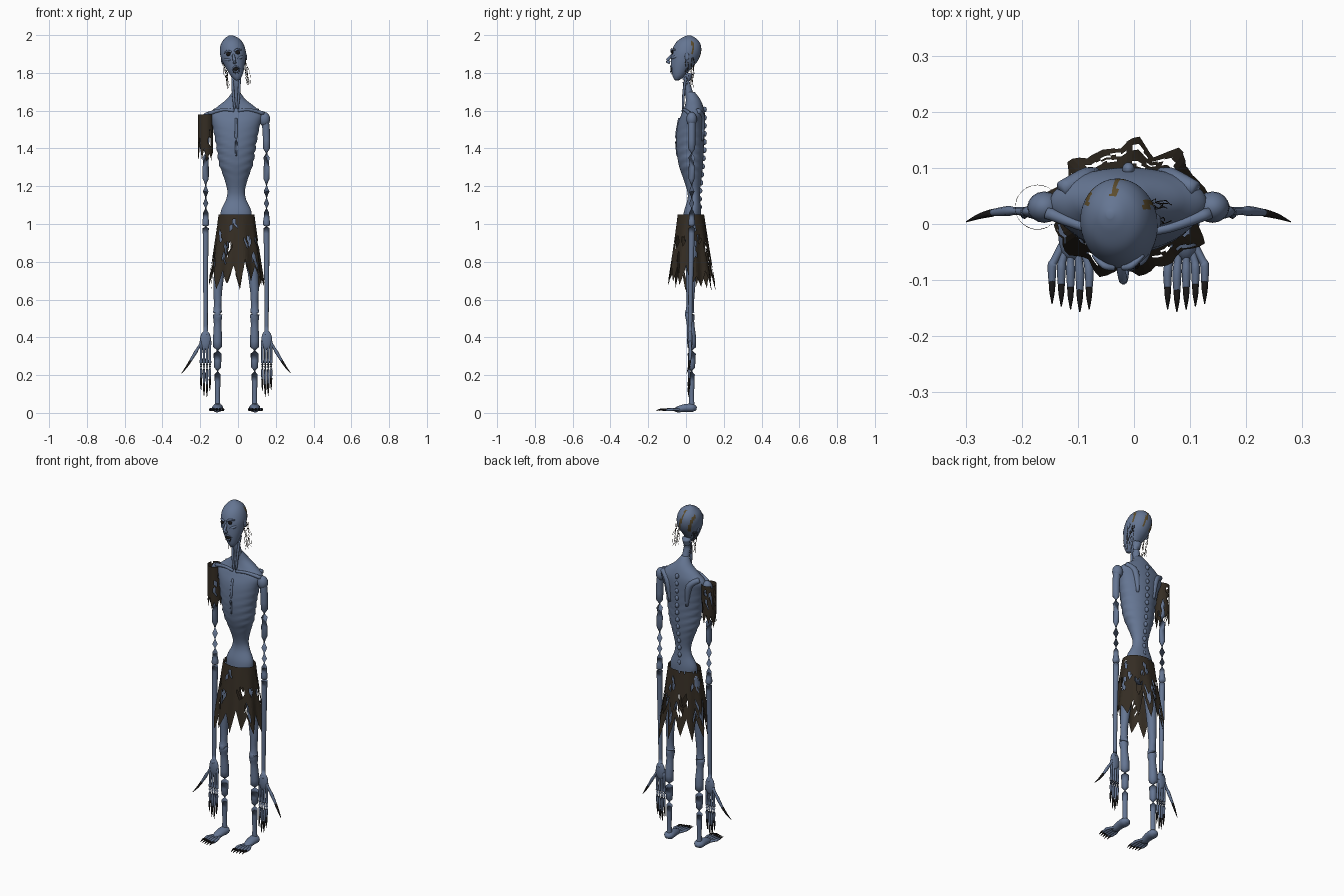
import bpy, bmesh, math, random
from mathutils import Vector, Matrix

rng = random.Random(7)
if "Cube" in bpy.data.objects:
    bpy.data.objects.remove(bpy.data.objects["Cube"], do_unlink=True)


def material(name, rgb):
    m = bpy.data.materials.new(name)
    m.use_nodes = True
    m.diffuse_color = (*rgb, 1)
    m.node_tree.nodes["Principled BSDF"].inputs["Base Color"].default_value = (*rgb, 1)
    return m


SKIN = material("blue grey skin", (.13, .18, .29))
CLOTH = material("dark brown cloth", (.035, .026, .017))
HAIR = material("dull gold hair", (.11, .075, .027))
BLACK = material("black", (.01, .009, .009))
MID = -.01     # centre line of the body
SIDES = (("left", 1), ("right", -1))


def finish(name, bm, mat, matrix=None, smooth=True):
    bmesh.ops.recalc_face_normals(bm, faces=bm.faces)
    mesh = bpy.data.meshes.new(name)
    bm.to_mesh(mesh)
    bm.free()
    mesh.materials.append(mat)
    for p in mesh.polygons:
        p.use_smooth = smooth
    obj = bpy.data.objects.new(name, mesh)
    bpy.context.collection.objects.link(obj)
    if matrix:
        obj.matrix_world = matrix
    return obj


def spline(rows, steps):
    """Smooth curve through rows of numbers."""
    rows = [Vector(r) for r in rows]
    out = []
    for i in range(len(rows) - 1):
        a, b, c, d = (rows[min(max(i + k, 0), len(rows) - 1)] for k in (-1, 0, 1, 2))
        for s in range(steps):
            t = s / steps
            out.append(b + (c - a) * (t / 2) + (a * 2 - b * 5 + c * 4 - d) * (t * t / 2)
                       + (b * 3 - a - c * 3 + d) * (t ** 3 / 2))
    return out + [rows[-1]]


def skin_rings(name, rings, mat, matrix=None):
    bm = bmesh.new()
    rings = [[bm.verts.new(p) for p in ring] for ring in rings]
    n = len(rings[0])
    for lo, hi in zip(rings, rings[1:]):
        for j in range(n):
            k = (j + 1) % n
            bm.faces.new((lo[j], lo[k], hi[k], hi[j]))
    bm.faces.new(rings[0])
    bm.faces.new(rings[-1])
    return finish(name, bm, mat, matrix)


def loft(name, rows, mat, x=0, seg=40, steps=7, bump=None, matrix=None):
    """Stack of ellipses; each row is height, half width, front, back."""
    rings = []
    for z, w, f, b in spline(rows, steps):
        ring = []
        for j in range(seg):
            a = math.tau * j / seg
            k = 1 + (bump(a, z) if bump else 0)
            ring.append((x + w * k * math.cos(a), (f + b) / 2 + (b - f) / 2 * k * math.sin(a), z))
        rings.append(ring)
    return skin_rings(name, rings, mat, matrix)


def tube(name, rows, mat, seg=10, steps=4, flat=1, matrix=None):
    """Limb through points; each row is x, y, z, radius."""
    pts = spline(rows, steps)
    rings = []
    for i, p in enumerate(pts):
        d = (pts[min(i + 1, len(pts) - 1)] - pts[max(i - 1, 0)]).to_3d()
        q = d.to_track_quat("Z", "Y")
        rings.append([p.to_3d() + q @ Vector((math.cos(math.tau * j / seg) * p.w * flat,
                                              math.sin(math.tau * j / seg) * p.w, 0))
                      for j in range(seg)])
    return skin_rings(name, rings, mat, matrix)


def ball(name, loc, size, mat, matrix=None):
    bm = bmesh.new()
    bmesh.ops.create_uvsphere(bm, u_segments=16, v_segments=10, radius=1,
                              matrix=Matrix.Translation(loc) @ Matrix.Diagonal((*size, 1)))
    return finish(name, bm, mat, matrix)


def rags(name, centre, top, low, z_top, tips, notches, teeth, cols, rows, holes):
    """Torn open tube of cloth with a jagged hem and holes."""
    marks = [rng.uniform(*(notches if i % 2 else tips)) for i in range(teeth * 2)]
    bm = bmesh.new()
    grid = []
    for r in range(rows + 1):
        ring = []
        for c in range(cols):
            u = c / cols * len(marks)
            i = int(u)
            hem = marks[i] + (marks[(i + 1) % len(marks)] - marks[i]) * (u - i)
            z = z_top + (hem - z_top) * r / rows
            f = (z_top - z) / (z_top - tips[0])
            a = math.tau * c / cols
            fold = 1 + .07 * f * math.sin(a * 9) * (low[0] > top[0])
            ring.append(bm.verts.new((centre[0] + (top[0] + (low[0] - top[0]) * f) * fold * math.cos(a),
                                      centre[1] + (top[1] + (low[1] - top[1]) * f) * fold * math.sin(a), z)))
        grid.append(ring)
    gone = set()
    for _ in range(holes):
        c, r = rng.randrange(cols), rng.randrange(2, rows)
        for k in range(rng.randint(2, 4)):
            gone |= {((c + k // 2) % cols, r + k), ((c + 1 + k // 2) % cols, r + k)}
    for c in range(cols):       # nicks in the top edge
        if rng.random() < .08:
            gone.add((c, 0))
    for r in range(rows):
        for c in range(cols):
            if (c, r) not in gone:
                k = (c + 1) % cols
                bm.faces.new((grid[r][c], grid[r][k], grid[r + 1][k], grid[r + 1][c]))
    bmesh.ops.delete(bm, geom=[v for v in bm.verts if not v.link_faces], context="VERTS")
    return finish(name, bm, CLOTH, smooth=False)


# Torso with rib ridges
def ribs(a, z):
    fade = max(0, 1 - abs(z - 1.37) / .17)
    return .035 * fade * math.sin((z - .04 * abs(math.cos(a))) * 140) * (.3 + abs(math.cos(a)))


loft("torso", [(.93, .04, .0, .05), (.98, .07, -.015, .075), (1.06, .082, -.012, .08), (1.13, .053, .008, .074),
               (1.18, .047, .005, .074), (1.25, .066, -.018, .083), (1.32, .09, -.04, .09),
               (1.42, .106, -.052, .095), (1.52, .125, -.045, .1), (1.58, .14, -.025, .1),
               (1.62, .1, -.008, .092), (1.66, .05, .0, .075), (1.7, .02, .0, .045)], SKIN, MID, bump=ribs)
for i in range(13):
    z = 1.09 + i * .043
    y = .072 + .026 * min(1, max(0, (z - 1.15) / .25))
    ball(f"vertebra_{i + 1}", (MID, y, z), (.011, .012, .015), SKIN)
tube("breastbone", [(MID, -.036, 1.56, .006), (MID, -.05, 1.46, .008), (MID, -.047, 1.36, .004)], SKIN)

# Neck and tendons
tube("neck", [(-.012, .012, 1.8, .025), (-.011, .002, 1.75, .021), (MID, .014, 1.7, .021),
              (MID, .03, 1.64, .028)], SKIN, seg=16)
for side, s in SIDES:
    tube(f"{side}_neck_tendon", [(MID + s * .02, 0, 1.78, .006), (MID + s * .016, -.012, 1.7, .007),
                                 (MID + s * .008, -.016, 1.61, .006)], SKIN)
    tube(f"{side}_collarbone", [(MID + s * .01, -.016, 1.6, .008), (MID + s * .07, -.008, 1.605, .008),
                                (MID + s * .145, .02, 1.585, .011)], SKIN)
    tube(f"{side}_shoulder_blade", [(MID + s * .12, .062, 1.6, .014), (MID + s * .07, .082, 1.56, .02),
                                    (MID + s * .055, .085, 1.44, .008)], SKIN)

# Head, tilted to one side
TILT = Matrix.Translation((-.022, 0, 1.88)) @ Matrix.Rotation(math.radians(-10), 4, "Y")
head = loft("head", [(-.12, .011, -.06, -.035), (-.1, .028, -.07, -.01), (-.06, .046, -.078, .025),
                     (-.02, .06, -.08, .06), (.02, .068, -.078, .078), (.06, .064, -.066, .08),
                     (.09, .05, -.045, .067), (.111, .026, -.013, .043), (.12, .006, .01, .022)],
            SKIN, matrix=TILT, seg=48)
head.data.materials.append(HAIR)
for p in head.data.polygons:    # remaining hair streaks on the scalp
    c = p.center
    if c.y > .03 and -.01 < c.z < .105 and math.sin(c.x * 120 + c.z * 12) > .8:
        p.material_index = 1
tube("nose", [(0, -.07, .02, .006), (0, -.088, 0, .008), (0, -.1, -.018, .008), (0, -.085, -.026, .009)],
     SKIN, matrix=TILT)
ball("mouth", (0, -.074, -.061), (.017, .008, .011), BLACK, TILT)
for name, z in (("upper_lip", -.046), ("lower_lip", -.075)):
    tube(name, [(-.02, -.07, -.06, .003), (0, -.08, z, .005), (.02, -.07, -.06, .003)], SKIN, matrix=TILT)
for i in range(5):
    tube(f"mouth_tear_{i + 1}", [(-.014 + i * .007, -.077, -.066, .003),
                                 (-.016 + i * .008, -.078, -.08 - i % 2 * .008, .0008)], BLACK, 6, 1, matrix=TILT)
for side, s in SIDES:
    ball(f"{side}_eye", (s * .024, -.072, .024), (.014, .006, .01), BLACK, TILT)
    tube(f"{side}_brow", [(s * .008, -.078, .032, .005), (s * .025, -.074, .041, .006),
                          (s * .045, -.055, .034, .004)], SKIN, matrix=TILT)
    tube(f"{side}_cheekbone", [(s * .018, -.074, -.008, .004), (s * .038, -.062, -.004, .008),
                               (s * .058, -.025, .006, .004)], SKIN, matrix=TILT)
    ball(f"{side}_ear", (s * .064, .005, -.004), (.006, .012, .021), SKIN, TILT)
    for i in range(9):
        x, y = s * rng.uniform(.05, .064), rng.uniform(-.01, .06)
        rows = [(x, y, -.01, .001)]
        for k in range(1, 5):
            rows.append((x + rng.uniform(-.008, .008), y + rng.uniform(-.006, .006),
                         -.01 - k * rng.uniform(.03, .037), .0009))
        tube(f"{side}_hair_strand_{i + 1}", rows, CLOTH, 4, 2, matrix=TILT)

# Limbs
for side, s in SIDES:
    def at(off, y, z, r):
        return (MID + s * off, y, z, r)

    ball(f"{side}_shoulder", at(.15, .03, 1.555, 0)[:3], (.03, .028, .038), SKIN)
    tube(f"{side}_arm", [at(.15, .03, 1.57, .02), at(.16, .03, 1.48, .02), at(.161, .03, 1.3, .017),
                         at(.161, .03, 1.06, .014), at(.161, .03, 1.01, .018), at(.161, .03, .95, .016),
                         at(.162, .025, .7, .013), at(.161, .022, .46, .011), at(.161, .022, .41, .013)],
         SKIN, 14)
    ball(f"{side}_palm", at(.162, .022, .385, 0)[:3], (.029, .013, .052), SKIN)
    for i in range(4):
        o, drop = .139 + i * .0155, (.03, .0, .005, .035)[i]
        tube(f"{side}_finger_{i + 1}", [at(o, .022, .38, .008), at(o, .019, .3, .006), at(o, .018, .265, .008),
                                        at(o, .018, .23, .006), at(o, .017, .19 + drop, .007),
                                        at(o, .017, .14 + drop, .005)], SKIN, 8)
        tube(f"{side}_claw_{i + 1}", [at(o, .017, .15 + drop, .006), at(o, .014, .12 + drop, .005),
                                      at(o, .012, .085 + drop, .001)], BLACK, 8)
    tube(f"{side}_thumb", [at(.165, .022, .4, .01), at(.2, .023, .345, .007), at(.215, .023, .32, .009),
                           at(.245, .02, .27, .006)], SKIN, 8)
    tube(f"{side}_thumb_claw", [at(.242, .02, .275, .007), at(.265, .014, .24, .005),
                                at(.289, .004, .21, .001)], BLACK, 8)

    tube(f"{side}_leg", [at(.055, .03, 1.02, .036), at(.075, .03, .88, .034), at(.095, .025, .68, .025),
                         at(.098, .022, .57, .02), at(.098, .02, .52, .025), at(.098, .024, .47, .02),
                         at(.098, .03, .38, .024), at(.098, .03, .24, .018), at(.098, .03, .1, .013),
                         at(.098, .03, .03, .015)], SKIN, 16)
    ball(f"{side}_kneecap", at(.098, .006, .525, 0)[:3], (.016, .012, .023), SKIN)
    tube(f"{side}_foot", [at(.098, .056, .022, .009), at(.098, .035, .026, .022), at(.099, -.005, .026, .021),
                          at(.101, -.045, .018, .016), at(.101, -.062, .014, .007)], SKIN, 14, flat=1.3)
    for i in range(5):
        o, reach = .074 + i * .0145, .005 * abs(i - 1)
        o2 = o + (i - 2) * .002
        tube(f"{side}_toe_{i + 1}", [at(.086 + i * .007, -.03, .018, .007), at(o, -.065, .018, .007),
                                     at(o2, -.09 + reach, .018, .008), at(o2, -.122 + reach, .015, .006)], SKIN, 8)
        tube(f"{side}_toe_claw_{i + 1}", [at(o2, -.118 + reach, .016, .006), at(o2, -.135 + reach, .018, .005),
                                          at(o2, -.157 + reach, .012, .001)], BLACK, 8)

# Ragged clothes
rags("skirt", (-.008, .026), (.095, .07), (.148, .128), 1.05, (.64, .7), (.72, .84), 13, 78, 24, 46)
rags("right_sleeve", (-.172, .03), (.04, .04), (.039, .039), 1.58, (1.33, 1.36), (1.37, 1.43), 9, 36, 16, 14)
